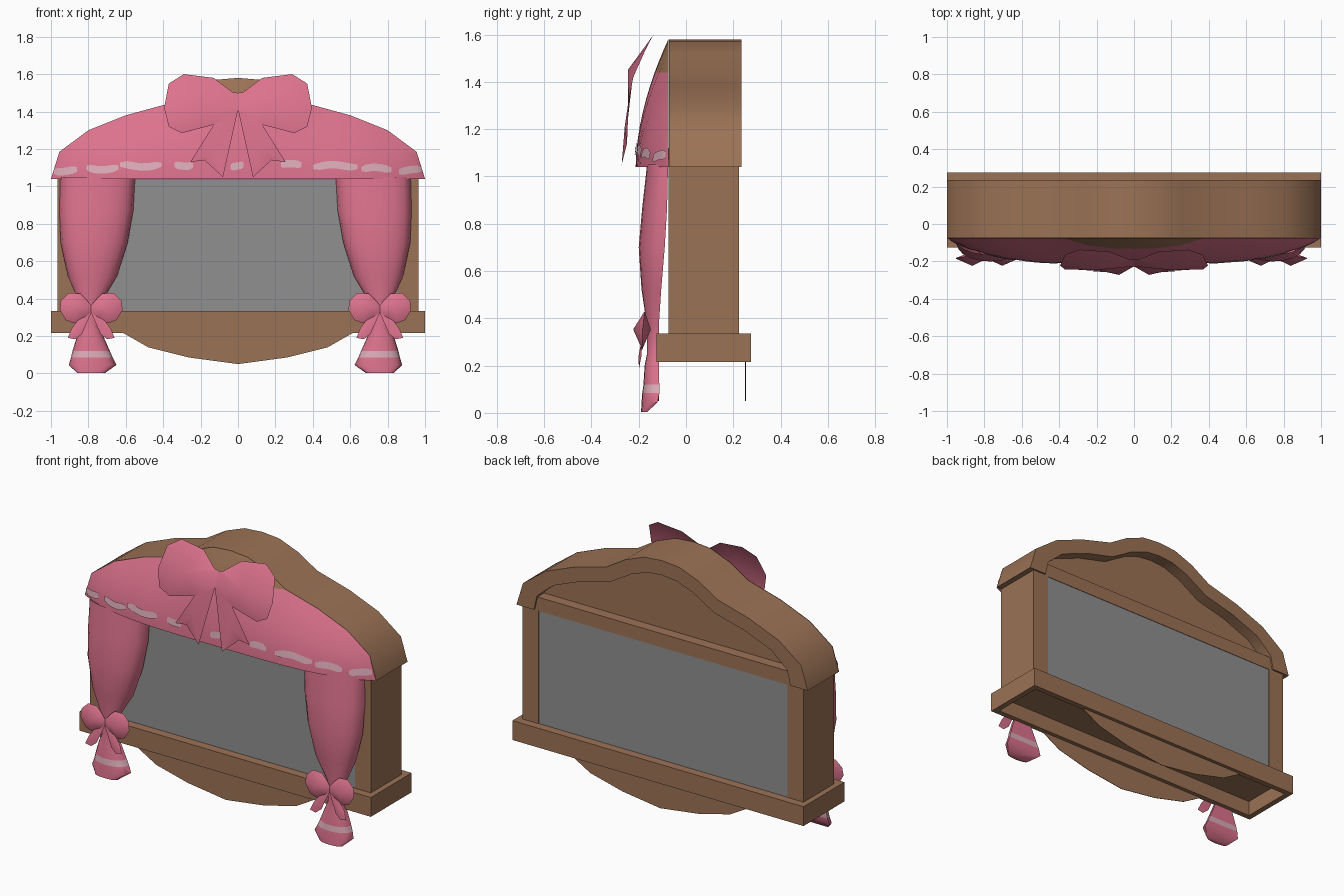
import bpy, bmesh, math

if "Cube" in bpy.data.objects:
    bpy.data.objects.remove(bpy.data.objects["Cube"])

def mat(name, c):
    m = bpy.data.materials.new(name)
    m.diffuse_color = (*c, 1)
    m.use_nodes = True
    m.node_tree.nodes["Principled BSDF"].inputs["Base Color"].default_value = m.diffuse_color
    return m

WOOD = mat("brown wood", (0.33, 0.17, 0.092))
PINK = mat("pink cloth", (0.72, 0.17, 0.265))
PALE = mat("pale pink trim", (0.71, 0.41, 0.48))
GREY = mat("grey screen", (0.28, 0.28, 0.28))

def make(name, verts, faces, mats, smooth=None, fix=True):
    me = bpy.data.meshes.new(name)
    me.from_pydata(verts, [], faces)
    for m in mats:
        me.materials.append(m)
    if fix:
        bm = bmesh.new()
        bm.from_mesh(me)
        bmesh.ops.remove_doubles(bm, verts=bm.verts, dist=1e-5)
        bmesh.ops.recalc_face_normals(bm, faces=bm.faces)
        bm.to_mesh(me)
        bm.free()
    ob = bpy.data.objects.new(name, me)
    bpy.context.collection.objects.link(ob)
    if smooth:
        bpy.context.view_layer.objects.active = ob
        bpy.ops.object.select_all(action='DESELECT')
        ob.select_set(True)
        bpy.ops.object.shade_smooth_by_angle(angle=math.radians(smooth))
    return ob

def box(name, x0, x1, y0, y1, z0, z1, m):
    v = [(x, y, z) for x in (x0, x1) for y in (y0, y1) for z in (z0, z1)]
    f = [(0, 1, 3, 2), (4, 6, 7, 5), (0, 4, 5, 1), (2, 3, 7, 6), (0, 2, 6, 4), (1, 5, 7, 3)]
    return make(name, v, f, [m])

def prism(name, outline, y0, y1, m):
    n = len(outline)
    v = [(x, y, z) for y in (y0, y1) for x, z in outline]
    f = [tuple(range(n)), tuple(range(n, 2 * n))]
    f += [(i, (i + 1) % n, n + (i + 1) % n, n + i) for i in range(n)]
    return make(name, v, f, [m], 30)

def interp(pts, x):
    for (a, fa), (b, fb) in zip(pts, pts[1:]):
        if x <= b:
            return fa + (fb - fa) * (max(x, a) - a) / (b - a)
    return pts[-1][1]

def mirrored(half):
    """Half outline running from x=0 outwards -> full outline, left to right."""
    return [(-x, z) for x, z in reversed(half) if x > 0] + half

# base tray, open underneath
box("base_top", -1, 1, -0.125, 0.275, 0.31, 0.335, WOOD)
for y in (-0.125, 0.24):
    box("base_rail", -1, 1, y, y + 0.035, 0.215, 0.335, WOOD)
for x in (-1, 0.965):
    box("base_end", x, x + 0.035, -0.125, 0.275, 0.215, 0.335, WOOD)

# thin curved aprons below the base, front and back
for y in (-0.118, 0.25):
    prism("apron", mirrored([(0, .05), (.26, .085), (.48, .14), (.62, .22), (.62, .25)]),
          y, y + 0.003, WOOD)

# posts, lintel and screen
for s in (-1, 1):
    box("post", min(s * .855, s * .965), max(s * .855, s * .965), -0.075, 0.225, 0.33, 1.12, WOOD)
box("lintel", -0.86, 0.86, -0.07, 0.225, 1.035, 1.12, WOOD)
box("screen", -0.86, 0.86, -0.07, 0.222, 0.33, 1.04, GREY)

# arched hood: a band with a recessed panel inside
ARCH = [(0, 1.58), (.12, 1.57), (.25, 1.52), (.38, 1.44), (.6, 1.38), (.8, 1.3), (.955, 1.185), (1, 1.04)]
INNER = [(0, 1.49), (.1, 1.48), (.21, 1.44), (.36, 1.35), (.56, 1.30), (.75, 1.225), (.86, 1.13), (.88, 1.04)]
out, inn = mirrored(ARCH), mirrored(INNER)
n = len(out)
v = [(x, y, z) for prof, y in ((out, -.072), (out, .235), (inn, .235), (inn, -.072)) for x, z in prof]
f = [(k * n + i, k * n + i + 1, (k + 1) % 4 * n + i + 1, (k + 1) % 4 * n + i)
     for k in range(4) for i in range(n - 1)]
f += [tuple(k * n + i for k in range(4)) for i in (0, n - 1)]
make("hood_band", v, f, [WOOD], 60)
prism("hood_panel", [(x * 1.02, z + .01) for x, z in inn], -0.06, 0.16, WOOD)

# valance: bulging cloth from the arch edge down to a straight hem
def arch(x):
    return interp(ARCH, abs(x))

def cloth_y(x, z):
    t = min(1, (z - 1.04) / max(arch(x) - 1.04, 1e-4)) if abs(x) < .9999 else 1
    return -0.075 - 0.138 * (1 - abs(x) ** 4) * (1 - t ** 1.8)

def sheet(name, xs, lo, hi, rows, m):
    v = []
    for x in xs:
        for j in range(rows + 1):
            z = lo(x) + (hi(x) - lo(x)) * j / rows
            v.append((x, cloth_y(x, z), z))
    r = rows + 1
    f = [(i * r + j, (i + 1) * r + j, (i + 1) * r + j + 1, i * r + j + 1)
         for i in range(len(xs) - 1) for j in range(rows)]
    return make(name, v, f, [m], 40, fix=False)

half = [0, .12, .25, .38, .49, .6, .7, .8, .88, .955, .98, 1]
xs = [-x for x in half[:0:-1]] + half
sheet("valance", xs, lambda x: 1.04, lambda x: min(arch(x), 1.44), 7, PINK)
sheet("valance_crest", [x for x in xs if abs(x) < .39], lambda x: 1.44, arch, 3, WOOD)

# pale wavy dashes above the valance hem
for x0, x1, zc in ((-.985, -.86, 1.085), (-.81, -.64, 1.095), (-.63, -.41, 1.11), (-.34, -.24, 1.115),
                   (-.04, .03, 1.11), (.23, .34, 1.115), (.40, .64, 1.11), (.66, .82, 1.095), (.86, .98, 1.085)):
    k = 6
    v = []
    for i in range(k + 1):
        x = x0 + (x1 - x0) * i / k
        c = zc + .007 * math.sin(x * 28)
        h = .02 if 0 < i < k else .012
        for z in (c - h, c + h):
            v.append((x, cloth_y(x, z) - .006, z))
    make("hem_dash", v, [(2 * i, 2 * i + 2, 2 * i + 3, 2 * i + 1) for i in range(k)], [PALE], fix=False)

# gathered drapes, D-shaped in section: z, x inner, x outer, y front, y back
RINGS = [(1.05, .55, .95, -.165, -.076), (.87, .56, .955, -.185, -.08), (.7, .59, .948, -.20, -.09),
         (.52, .645, .91, -.188, -.105), (.37, .735, .845, -.165, -.115), (.25, .74, .84, -.165, -.115),
         (.2, .72, .86, -.175, -.115), (.12, .685, .885, -.18, -.113), (.085, .67, .893, -.185, -.112),
         (.045, .65, .905, -.188, -.12), (.003, .71, .86, -.19, -.165)]
N = 11
SHIFT = {-1: 0, 1: -.027}           # the right drape hangs slightly further in
for s in (-1, 1):
    v = []
    for z, a, b, yf, yb in RINGS:
        for i in range(N):
            t = math.pi * i / (N - 1)
            v.append((s * ((a + b) / 2 + (b - a) / 2 * math.cos(t)) + SHIFT[s],
                      yb + (yf - yb) * math.sin(t) ** .8, z))
    # the back is closed only below the tie
    f = [(r * N + i, r * N + (i + 1) % N, (r + 1) * N + (i + 1) % N, (r + 1) * N + i)
         for r in range(len(RINGS) - 1) for i in range(N if r > 3 else N - 1)]
    f.append(tuple(range(len(v) - N, len(v))))
    ob = make("drape", v, f, [PINK, PALE], 50)
    for p in ob.data.polygons:      # pale band near the hem
        if .09 < p.center.z < .115:
            p.material_index = 1

# bows: puffed fans over an outline, mirrored left and right
def bow(name, cx, outlines, yfun):
    for part, outline, front, back in outlines:
        for s in (-1, 1):
            k = len(outline)
            mx = sum(p[0] for p in outline) / k
            mz = sum(p[1] for p in outline) / k
            v = [(cx + s * x, yfun(z), z) for x, z in outline]
            v += [(cx + s * mx, yfun(mz) - front, mz), (cx + s * mx, yfun(mz) + back, mz)]
            f = [(i, (i + 1) % k, c) for c in (k, k + 1) for i in range(k)]
            make(name + "_" + part, v, f, [PINK], 45)

BIG_Y = [(1.05, -.272), (1.13, -.25), (1.3, -.244), (1.38, -.238), (1.48, -.2), (1.55, -.165), (1.6, -.137)]
bow("top_bow", 0, [
    ("loop", [(0, 1.5), (.03, 1.505), (.13, 1.58), (.29, 1.6), (.37, 1.55), (.395, 1.42), (.37, 1.32),
              (.3, 1.285), (.13, 1.33), (0, 1.41)], .035, -.012),
    ("tail", [(0, 1.41), (.13, 1.33), (.255, 1.13), (.18, 1.14), (.08, 1.05)], .012, -.002)],
    lambda z: interp(BIG_Y, z))

SMALL_Y = [(.18, -.20), (.26, -.185), (.34, -.185), (.43, -.175)]
for s in (-1, 1):
    bow("tie_bow", s * .785 + SHIFT[s], [
        ("loop", [(0, .365), (.03, .40), (.06, .428), (.12, .43), (.162, .39), (.168, .34), (.135, .285),
                  (.09, .268), (.03, .30), (0, .325)], .04, .035),
        ("tail", [(0, .325), (.06, .30), (.105, .24), (.125, .19), (.085, .183), (.05, .21)], .012, 0)],
        lambda z: interp(SMALL_Y, z))
